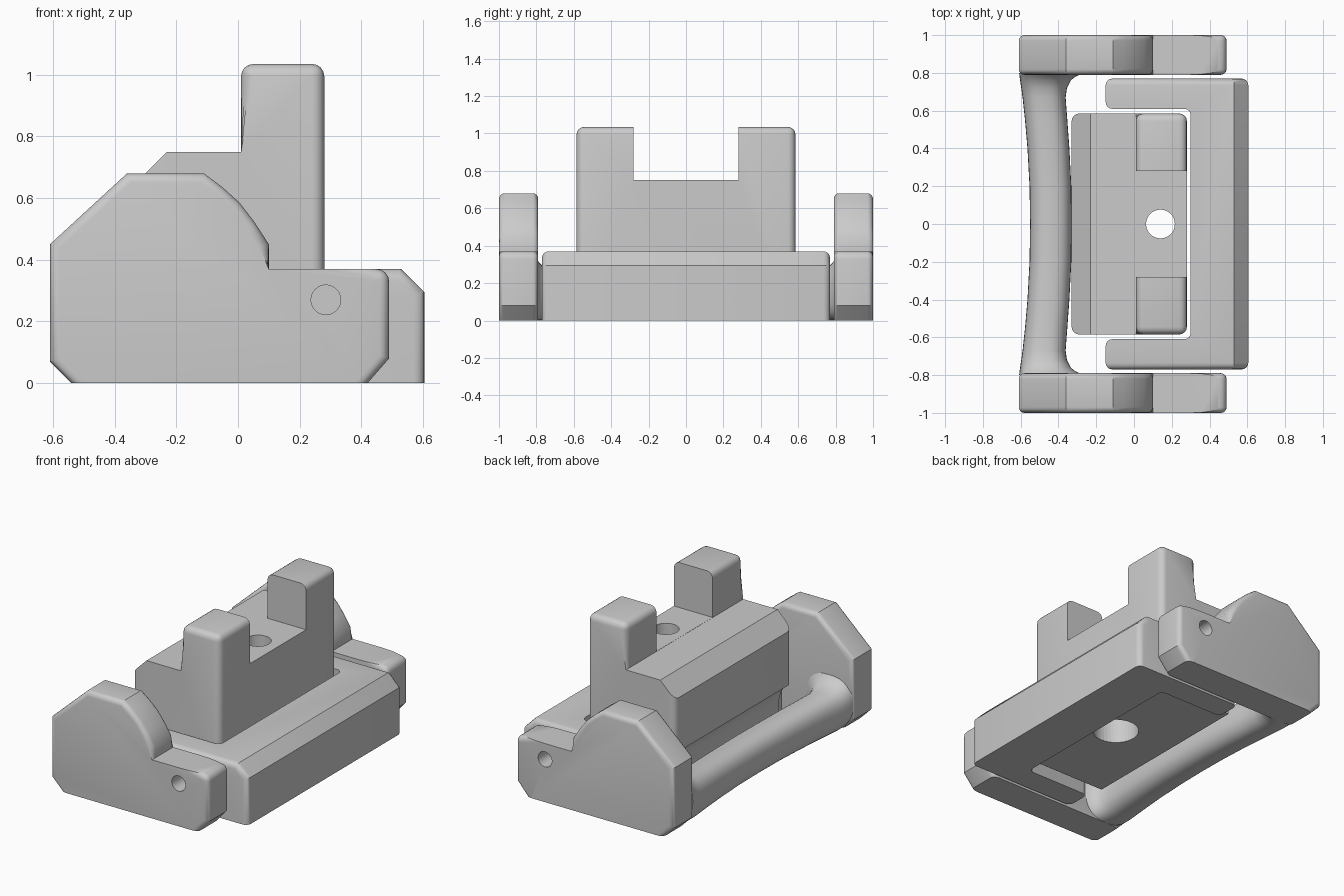
import bpy, bmesh, math
from mathutils import Matrix

cube = bpy.data.objects.get("Cube")
if cube:
    bpy.data.objects.remove(cube, do_unlink=True)

grey = bpy.data.materials.new("plain grey")
grey.use_nodes = True
COLOUR = (0.6, 0.6, 0.6, 1)
grey.diffuse_color = COLOUR
grey.node_tree.nodes["Principled BSDF"].inputs["Base Color"].default_value = COLOUR


def finish(bm, name):
    bmesh.ops.recalc_face_normals(bm, faces=bm.faces)
    mesh = bpy.data.meshes.new(name)
    bm.to_mesh(mesh)
    bm.free()
    obj = bpy.data.objects.new(name, mesh)
    bpy.context.collection.objects.link(obj)
    mesh.materials.append(grey)
    return obj


def prism(points, axis, lo, hi):
    """Extrude an outline along y (points are x, z) or z (points are x, y)."""
    bm = bmesh.new()
    place = (lambda a, b, t: (a, t, b)) if axis == "y" else (lambda a, b, t: (a, b, t))
    face = bm.faces.new([bm.verts.new(place(a, b, lo)) for a, b in points])
    grown = bmesh.ops.extrude_face_region(bm, geom=[face])["geom"]
    for v in grown:
        if isinstance(v, bmesh.types.BMVert):
            v.co["xyz".index(axis)] = hi
    bmesh.ops.recalc_face_normals(bm, faces=bm.faces)
    return bm


def round_edges(bm, rule, width, segments=4):
    edges = [e for e in bm.edges if rule(e, *[v.co for v in e.verts])]
    bmesh.ops.bevel(bm, geom=edges, offset=width, segments=segments,
                    profile=0.5, affect="EDGES", clamp_overlap=True)


def upright(a, b):
    return abs(a.x - b.x) + abs(a.y - b.y) < 0.001


def cylinder(name, radius, length, location, rotation=0):
    bm = bmesh.new()
    bmesh.ops.create_cone(bm, cap_ends=True, segments=40, radius1=radius,
                          radius2=radius, depth=length,
                          matrix=Matrix.Translation(location) @ Matrix.Rotation(rotation, 4, "X"))
    return finish(bm, name)


def cut(target, cutter):
    mod = target.modifiers.new("cut", "BOOLEAN")
    mod.operation = "DIFFERENCE"
    mod.solver = "EXACT"
    mod.object = cutter
    cutter.hide_render = True
    cutter.hide_set(True)
    cutter.display_type = "WIRE"


def smooth(obj):
    bpy.ops.object.select_all(action="DESELECT")
    obj.select_set(True)
    bpy.context.view_layer.objects.active = obj
    bpy.ops.object.shade_smooth_by_angle(angle=math.radians(32))


# Lever side plates, with a curved shoulder and a pin hole
shoulder = [(0.10, 0.45), (0.055, 0.52), (0.005, 0.585), (-0.05, 0.635), (-0.11, 0.68)]
plate = [(-0.61, 0.07), (-0.54, 0), (0.42, 0), (0.49, 0.08), (0.49, 0.37), (0.10, 0.37),
         *shoulder, (-0.36, 0.68), (-0.61, 0.45)]
for side, name in ((-1, "right_lever_plate"), (1, "left_lever_plate")):
    bm = prism(plate, "y", side * 0.79, side * 1.0)
    round_edges(bm, lambda e, a, b: abs(a.y - b.y) > 0.1 and a.x > 0.48 and a.z > 0.3, 0.04)
    round_edges(bm, lambda e, a, b: abs(a.y - b.y) < 0.001 and max(a.z, b.z) > 0.001
                and not (abs(a.z - 0.37) < 0.001 and abs(b.z - 0.37) < 0.001), 0.03)
    obj = finish(bm, name)
    hole = cylinder(name + "_hole_cutter", 0.048, 0.6, (0.285, side * 0.91, 0.27), math.pi / 2)
    cut(obj, hole)
    smooth(obj)

# Curved lever bar that flares into both plates
bm = bmesh.new()
rings, count = [], 32
half = [(0, -0.55, -0.33, 0.24), (0.2, -0.553, -0.332, 0.24), (0.4, -0.564, -0.342, 0.245),
        (0.55, -0.577, -0.353, 0.25), (0.67, -0.59, -0.362, 0.255), (0.72, -0.597, -0.355, 0.265),
        (0.76, -0.603, -0.335, 0.285), (0.78, -0.606, -0.31, 0.305), (0.80, -0.608, -0.27, 0.33)]
stations = [(-y, a, b, h) for y, a, b, h in reversed(half[1:])] + half
for y, left, right, height in stations:
    ring = []
    for i in range(count):
        t = 2 * math.pi * i / count
        c, s = math.cos(t), math.sin(t)
        px = math.copysign(abs(c) ** 0.8, c)
        pz = math.copysign(abs(s) ** 0.8, s)
        ring.append(bm.verts.new(((left + right) / 2 + px * (right - left) / 2, y,
                                  height / 2 * (1 + pz))))
    rings.append(ring)
for r1, r2 in zip(rings, rings[1:]):
    for i in range(count):
        j = (i + 1) % count
        bm.faces.new((r1[i], r1[j], r2[j], r2[i]))
for end in (rings[0], rings[-1]):
    bm.faces.new(end)
smooth(finish(bm, "lever_bar"))

# C-shaped bracket with a sloping outer edge and pin holes in its arms
outline = [(-0.15, 0.77), (0.605, 0.77), (0.605, -0.77), (-0.15, -0.77),
           (-0.15, -0.61), (0.30, -0.61), (0.30, 0.61), (-0.15, 0.61)]
bm = prism(outline, "z", 0, 0.37)
round_edges(bm, lambda e, a, b: abs(a.x - 0.605) + abs(b.x - 0.605) < 0.001
            and min(a.z, b.z) > 0.3, 0.075, 1)
round_edges(bm, lambda e, a, b: upright(a, b) or (
    min(a.z, b.z) > 0.29 and (a.y * b.y > 0.5) and abs(abs(a.y) - 0.77) < 0.001
    and abs(abs(b.y) - 0.77) < 0.001), 0.035)
bracket = finish(bm, "bracket")
for side in (-1, 1):
    cut(bracket, cylinder("bracket_hole_cutter", 0.048, 0.2, (0.285, side * 0.74, 0.27), math.pi / 2))
smooth(bracket)

# Centre block with a sloping shoulder and a hollow that clears the bar
block_side = [(-0.24, 0.06), (0.28, 0.06), (0.28, 1.035), (0.01, 1.035), (0.01, 0.75),
              (-0.23, 0.75), (-0.33, 0.65), (-0.33, 0.31), (-0.285, 0.28),
              (-0.255, 0.24), (-0.24, 0.18)]
bm = prism(block_side, "y", -0.585, 0.585)
round_edges(bm, lambda e, a, b: min(a.z, b.z) > 1
            or (upright(a, b) and abs(a.z - b.z) > 0.2), 0.04)
block = finish(bm, "centre_block")

# Saddle notch between the two posts
bm = bmesh.new()
bmesh.ops.create_cube(bm, size=1, matrix=Matrix.Translation((0.2, 0, 1.001))
                      @ Matrix.Diagonal((0.4, 0.56, 0.5, 1)))
cut(block, finish(bm, "notch_cutter"))

# Screw hole, wider from below
cut(block, cylinder("screw_hole_cutter", 0.076, 2, (0.14, 0, 0.5)))
cut(block, cylinder("counterbore_cutter", 0.135, 0.6, (0.14, 0, 0.1)))
smooth(block)
